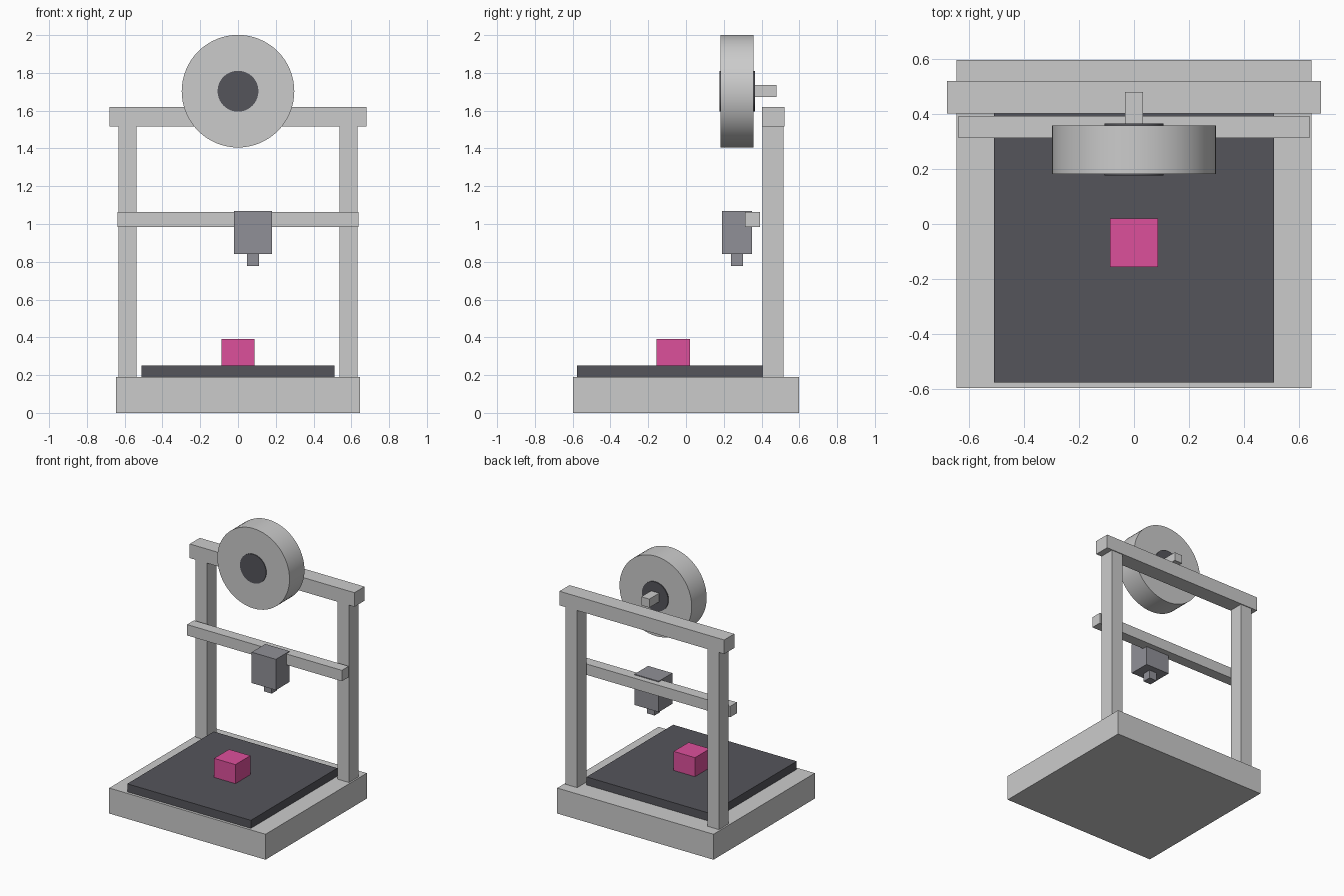
import bpy, math

if "Cube" in bpy.data.objects:
    bpy.data.objects.remove(bpy.data.objects["Cube"])


def material(name, rgb):
    m = bpy.data.materials.new(name)
    m.diffuse_color = (*rgb, 1)
    m.use_nodes = True
    m.node_tree.nodes["Principled BSDF"].inputs["Base Color"].default_value = m.diffuse_color
    return m


dark = material("dark", (0.09, 0.09, 0.105))
mid = material("mid_grey", (0.28, 0.28, 0.31))
pink = material("pink", (0.72, 0.08, 0.33))


def box(name, x, y, z, mat=None):
    """Box spanning the (min, max) ranges on each axis."""
    bpy.ops.mesh.primitive_cube_add(size=1, location=[sum(r) / 2 for r in (x, y, z)])
    o = bpy.context.object
    o.name = name
    o.scale = [r[1] - r[0] for r in (x, y, z)]
    bpy.ops.object.transform_apply(location=False, rotation=False, scale=True)
    if mat:
        o.data.materials.append(mat)
    return o


def disc(name, radius, y, z, mat=None):
    """Cylinder lying along y."""
    bpy.ops.mesh.primitive_cylinder_add(vertices=64, radius=radius, depth=y[1] - y[0],
                                        location=(0, sum(y) / 2, z),
                                        rotation=(math.pi / 2, 0, 0))
    o = bpy.context.object
    o.name = name
    bpy.ops.object.shade_smooth_by_angle(angle=math.radians(30))
    if mat:
        o.data.materials.append(mat)
    return o


# Base, print bed and printed cube
box("base", (-0.645, 0.645), (-0.597, 0.597), (0, 0.19))
box("print_bed", (-0.51, 0.51), (-0.577, 0.443), (0.19, 0.25), dark)
box("printed_cube", (-0.088, 0.088), (-0.156, 0.02), (0.25, 0.392), pink)

# Gantry frame
for side, s in (("left", -1), ("right", 1)):
    box(side + "_post", sorted((s * 0.538, s * 0.633)), (0.405, 0.515), (0.19, 1.515))
box("top_beam", (-0.68, 0.68), (0.402, 0.521), (1.515, 1.62))
box("cross_rail", (-0.639, 0.639), (0.312, 0.393), (0.983, 1.064))

# Print head
box("print_head", (-0.02, 0.18), (0.19, 0.35), (0.84, 1.07), mid)
box("nozzle", (0.048, 0.112), (0.237, 0.302), (0.778, 0.84), mid)

# Filament spool on its holder
disc("spool", 0.298, (0.182, 0.358), 1.703)
disc("spool_hub", 0.108, (0.177, 0.365), 1.703, dark)
box("spool_holder", (-0.033, 0.033), (0.30, 0.48), (1.672, 1.736))
